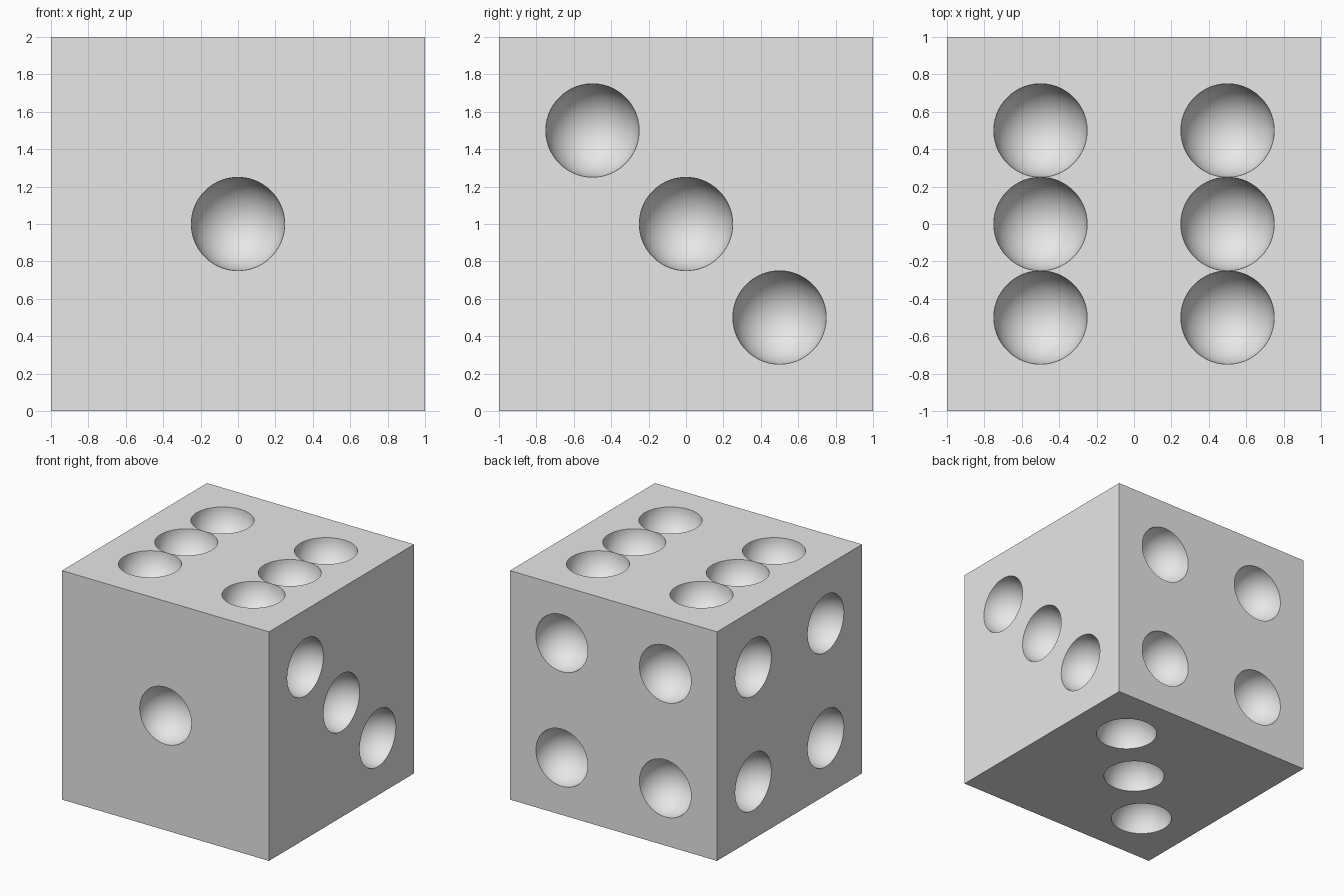
import bpy, bmesh, math
from mathutils import Matrix, Vector

if "Cube" in bpy.data.objects:
    bpy.data.objects.remove(bpy.data.objects["Cube"], do_unlink=True)

RADIUS, SEGMENTS, RINGS = 0.25, 64, 16

grey = bpy.data.materials.new("plain_grey")
grey.use_nodes = True
colour = (0.8, 0.8, 0.8, 1)
grey.diffuse_color = colour
grey.node_tree.nodes["Principled BSDF"].inputs["Base Color"].default_value = colour


def make_object(name, bm):
    bmesh.ops.recalc_face_normals(bm, faces=bm.faces[:])
    mesh = bpy.data.meshes.new(name)
    bm.to_mesh(mesh)
    bm.free()
    mesh.materials.append(grey)
    obj = bpy.data.objects.new(name, mesh)
    bpy.context.collection.objects.link(obj)
    return obj


def add_pip(bm, centre, normal):
    """Half-ball with a short collar that sticks out past the die face."""
    angles = [math.pi / 2 * i / RINGS for i in range(RINGS)]
    profile = [(RADIUS * math.sin(a), -RADIUS * math.cos(a)) for a in angles]
    profile += [(RADIUS, 0.01), (0, 0.01)]
    # Half a step of turn keeps neighbouring pips from sharing a vertex
    place = (Matrix.Translation(centre) @ normal.to_track_quat('Z', 'Y').to_matrix().to_4x4()
             @ Matrix.Rotation(math.pi / SEGMENTS, 4, 'Z'))
    verts = [bm.verts.new(place @ Vector((r, 0, h))) for r, h in profile]
    edges = [bm.edges.new(pair) for pair in zip(verts, verts[1:])]
    spun = bmesh.ops.spin(bm, geom=verts + edges, cent=centre, axis=normal,
                          angle=math.tau, steps=SEGMENTS, use_duplicate=False)
    bmesh.ops.remove_doubles(bm, verts=bm.verts[:], dist=0.0002)


# Die body
bm = bmesh.new()
bmesh.ops.create_cube(bm, size=2, matrix=Matrix.Translation((0, 0, 1)))
die = make_object("die_body", bm)

# Pip layouts, as (first, second) offsets along each face's two axes
one = [(0, 0)]
four = [(a, b) for a in (-0.5, 0.5) for b in (-0.5, 0.5)]
six = four + [(-0.5, 0), (0.5, 0)]
falling = [(-0.5, 0.5), (0, 0), (0.5, -0.5)]
rising = [(-0.5, -0.5), (0, 0), (0.5, 0.5)]
X, Y, Z = Vector((1, 0, 0)), Vector((0, 1, 0)), Vector((0, 0, 1))
faces = [(-Y, X, Z, one), (Y, X, Z, four), (X, Y, Z, falling),
         (-X, Y, Z, four), (Z, X, Y, six), (-Z, X, Y, rising)]

# All pips joined in one cutter
bm = bmesh.new()
for normal, across, up, layout in faces:
    for a, b in layout:
        add_pip(bm, Z + normal + across * a + up * b, normal)
cutter = make_object("pip_cutter", bm)
cutter.hide_render = True

# Carve the pips
bpy.context.view_layer.objects.active = die
for obj in bpy.context.selected_objects:
    obj.select_set(False)
die.select_set(True)
carve = die.modifiers.new("carve_pips", 'BOOLEAN')
carve.operation = 'DIFFERENCE'
carve.solver = 'EXACT'
carve.object = cutter
bpy.ops.object.modifier_apply(modifier=carve.name)
bpy.data.objects.remove(cutter, do_unlink=True)

# Smooth pips with crisp rims
bpy.ops.object.shade_smooth_by_angle(angle=math.radians(30))
